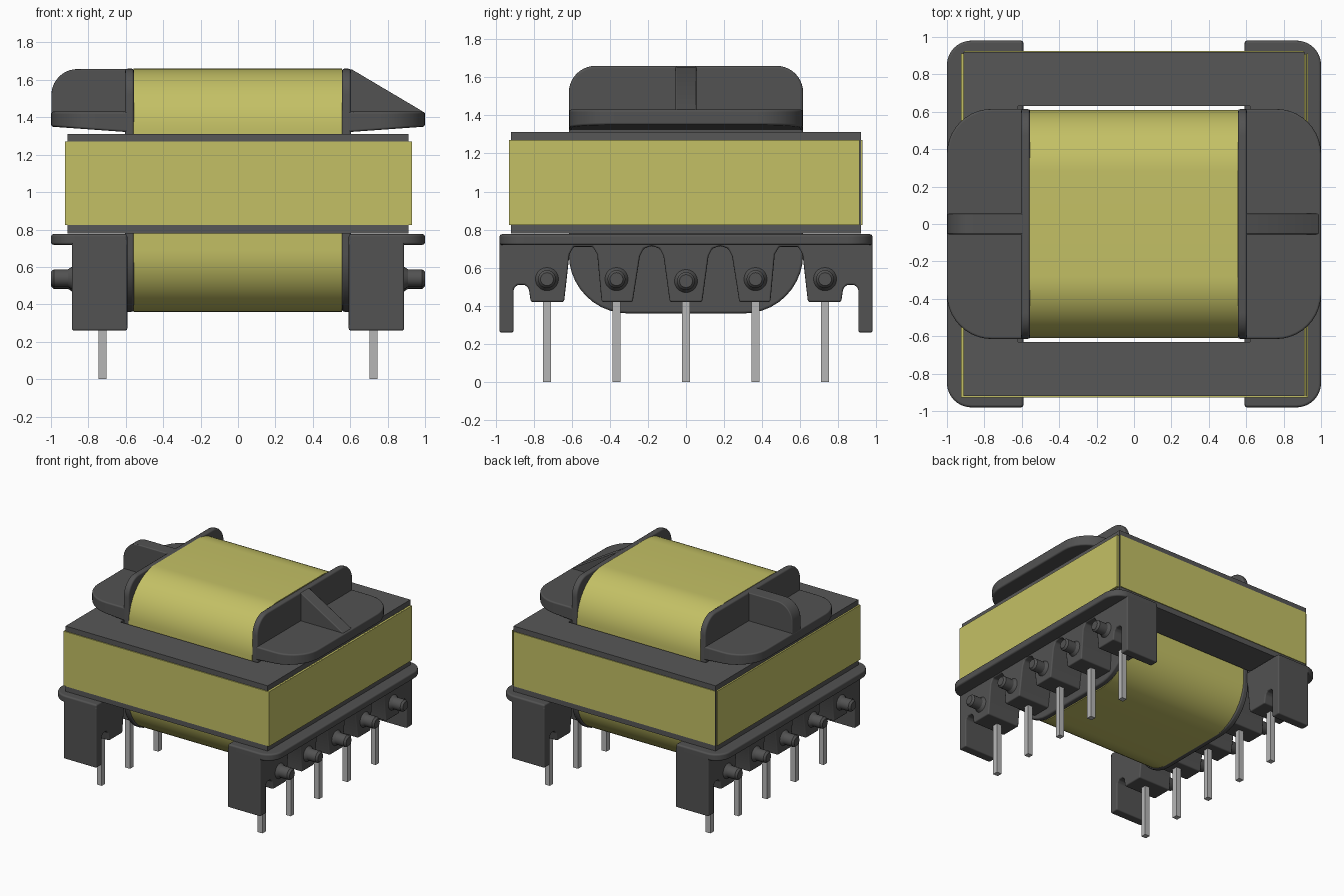
import bpy, bmesh, math
from mathutils import Matrix

cube = bpy.data.objects.get("Cube")
if cube:
    bpy.data.objects.remove(cube, do_unlink=True)


def material(name, rgb, rough=0.6):
    m = bpy.data.materials.new(name)
    m.use_nodes = True
    m.diffuse_color = (*rgb, 1)
    bsdf = m.node_tree.nodes["Principled BSDF"]
    bsdf.inputs["Base Color"].default_value = (*rgb, 1)
    bsdf.inputs["Roughness"].default_value = rough
    return m


PLASTIC = material("dark grey plastic", (0.085, 0.085, 0.085))
FERRITE = material("grey ferrite", (0.095, 0.095, 0.095))
TAPE = material("yellow tape", (0.55, 0.53, 0.13))
METAL = material("pin metal", (0.47, 0.47, 0.47))


def finish(name, bm, mat, bevel=0):
    """Turn a bmesh into a shaded object, with an optional rounded edge."""
    bmesh.ops.recalc_face_normals(bm, faces=bm.faces)
    me = bpy.data.meshes.new(name)
    bm.to_mesh(me)
    bm.free()
    me.materials.append(mat)
    ob = bpy.data.objects.new(name, me)
    bpy.context.collection.objects.link(ob)
    bpy.ops.object.select_all(action='DESELECT')
    ob.select_set(True)
    bpy.context.view_layer.objects.active = ob
    if bevel:
        bpy.ops.object.shade_smooth()
        mod = ob.modifiers.new("rounded edges", 'BEVEL')
        mod.width = bevel
        mod.segments = 2
        mod.limit_method = 'ANGLE'
        mod.angle_limit = math.radians(35)
        mod.harden_normals = True
    else:
        bpy.ops.object.shade_smooth_by_angle(angle=math.radians(30))
    return ob


def prism(name, pts, axis, a, b, mat, bevel=0, tweak=None):
    """Extrude a 2D outline along an axis from a to b."""
    place = {'x': lambda p, t: (t, p[0], p[1]),
             'y': lambda p, t: (p[0], t, p[1]),
             'z': lambda p, t: (p[0], p[1], t)}[axis]
    bm = bmesh.new()
    lo = [bm.verts.new(place(p, a)) for p in pts]
    hi = [bm.verts.new(place(p, b)) for p in pts]
    bm.faces.new(lo)
    bm.faces.new(hi)
    n = len(pts)
    for i in range(n):
        j = (i + 1) % n
        bm.faces.new((lo[i], lo[j], hi[j], hi[i]))
    if tweak:
        for v in bm.verts:
            tweak(v)
    return finish(name, bm, mat, bevel)


def rounded(u0, v0, u1, v1, radii, steps=10):
    """Rectangle outline; radii in the order low-low, high-low, high-high, low-high."""
    corners = ((u0, v0, 1, 1), (u1, v0, -1, 1), (u1, v1, -1, -1), (u0, v1, 1, -1))
    pts = []
    for k, ((u, v, du, dv), r) in enumerate(zip(corners, radii)):
        if r == 0:
            pts.append((u, v))
            continue
        for i in range(steps + 1):
            t = math.radians(180 + 90 * k + 90 * i / steps)
            pts.append((u + du * r + r * math.cos(t), v + dv * r + r * math.sin(t)))
    return pts


def flip(pts, s):
    return [(s * u, v) for u, v in pts]


def box(name, x0, x1, y0, y1, z0, z1, mat):
    return prism(name, rounded(x0, y0, x1, y1, (0,) * 4), 'z', z0, z1, mat)


# Wound coil
prism("coil_winding", rounded(-0.61, 0.36, 0.61, 1.66, (0.33,) * 4, 16),
      'x', -0.56, 0.555, TAPE)

# Two E-shaped core halves
e_half = [(0, 0.63), (0, 0.92), (0.912, 0.92), (0.912, -0.92), (0, -0.92), (0, -0.63),
          (0.62, -0.63), (0.62, -0.33), (0, -0.33), (0, 0.33), (0.62, 0.33), (0.62, 0.63)]
for s, side in ((1, "left"), (-1, "right")):
    prism("core_half_" + side, flip(e_half, s), 'z', 0.78, 1.312, FERRITE)

# Tape wrapped round the core, open at the back corners
box("tape_front", -0.925, 0.93, -0.928, -0.919, 0.825, 1.27, TAPE)
box("tape_left", 0.921, 0.93, -0.928, 0.912, 0.825, 1.27, TAPE)
box("tape_left_inner", 0.911, 0.9205, -0.92, 0.91, 0.825, 1.27, TAPE)
box("tape_right", -0.925, -0.911, -0.928, 0.912, 0.825, 1.27, TAPE)
box("tape_back", -0.908, 0.908, 0.919, 0.926, 0.825, 1.27, TAPE)

# Half outline of the pin rail: teeth, arches and end foot
half_rail = [(0.085, 0.42), (0.118, 0.66), (0.138, 0.70), (0.18, 0.715), (0.222, 0.70),
             (0.242, 0.66), (0.28, 0.42), (0.443, 0.42), (0.466, 0.67), (0.49, 0.71),
             (0.59, 0.71), (0.612, 0.67), (0.64, 0.42), (0.815, 0.42), (0.825, 0.49),
             (0.845, 0.51), (0.885, 0.51), (0.905, 0.49), (0.905, 0.26), (0.98, 0.26),
             (0.98, 0.75)]
rail = half_rail + flip(half_rail[::-1], -1)


def peg(name, s, y, z):
    """Short round wire post with a flared base."""
    bm = bmesh.new()
    for r0, r1, x0, x1 in ((0.066, 0.047, 0.88, 0.91), (0.047, 0.047, 0.89, 0.985),
                           (0.047, 0.034, 0.985, 1.0)):
        m = Matrix.Translation((s * (x0 + x1) / 2, y, z)) @ \
            Matrix.Rotation(s * math.pi / 2, 4, 'Y')
        bmesh.ops.create_cone(bm, cap_ends=True, segments=20, radius1=r0, radius2=r1,
                              depth=x1 - x0, matrix=m)
    finish(name, bm, PLASTIC)


def slope_bottom(v):
    """Lift the shelf's underside towards its outer edge."""
    if v.co.z < 1.4:
        v.co.z = 1.32 + 0.03 * (abs(v.co.x) - 0.58) / 0.42


# Bobbin ends, mirrored left and right
for s, side in ((1, "left"), (-1, "right")):
    # Upright flange beside the coil
    prism("flange_" + side, rounded(-0.615, 0.36, 0.615, 1.66, (0.31, 0.31, 0.14, 0.14)),
          'x', s * 0.555, s * 0.605, PLASTIC, 0.014)
    # Upper shelf
    prism("upper_shelf_" + side,
          flip(rounded(0.58, -0.615, 1.0, 0.615, (0, 0.24, 0.24, 0)), s),
          'z', 1.32, 1.43, PLASTIC, 0.012, slope_bottom)
    # Lower plate under the core
    prism("base_plate_" + side,
          flip(rounded(0.592, -0.98, 1.0, 0.98, (0, 0.13, 0.13, 0)), s),
          'z', 0.718, 0.776, PLASTIC, 0.014)
    # Toothed rail with end feet
    prism("pin_rail_" + side, rail, 'x', s * 0.592, s * 0.888, PLASTIC, 0.01)
    # Pegs and pins
    for i in range(5):
        y = (i - 2) * 0.365
        peg(f"peg_{side}_{i + 1}", s, y, 0.53 if i == 2 else 0.54)
        x = s * 0.725
        box(f"pin_{side}_{i + 1}", x - 0.022, x + 0.022, y - 0.022, y + 0.022,
            0, 0.45, METAL)

# Upper ribs: sloping on the left, rounded on the right
prism("rib_left", [(0.59, 1.38), (0.99, 1.38), (0.99, 1.43), (0.61, 1.655), (0.59, 1.655)],
      'y', -0.055, 0.055, PLASTIC, 0.008)
prism("rib_right", rounded(-0.998, 1.38, -0.59, 1.658, (0, 0, 0, 0.14)),
      'y', -0.055, 0.055, PLASTIC, 0.008)
